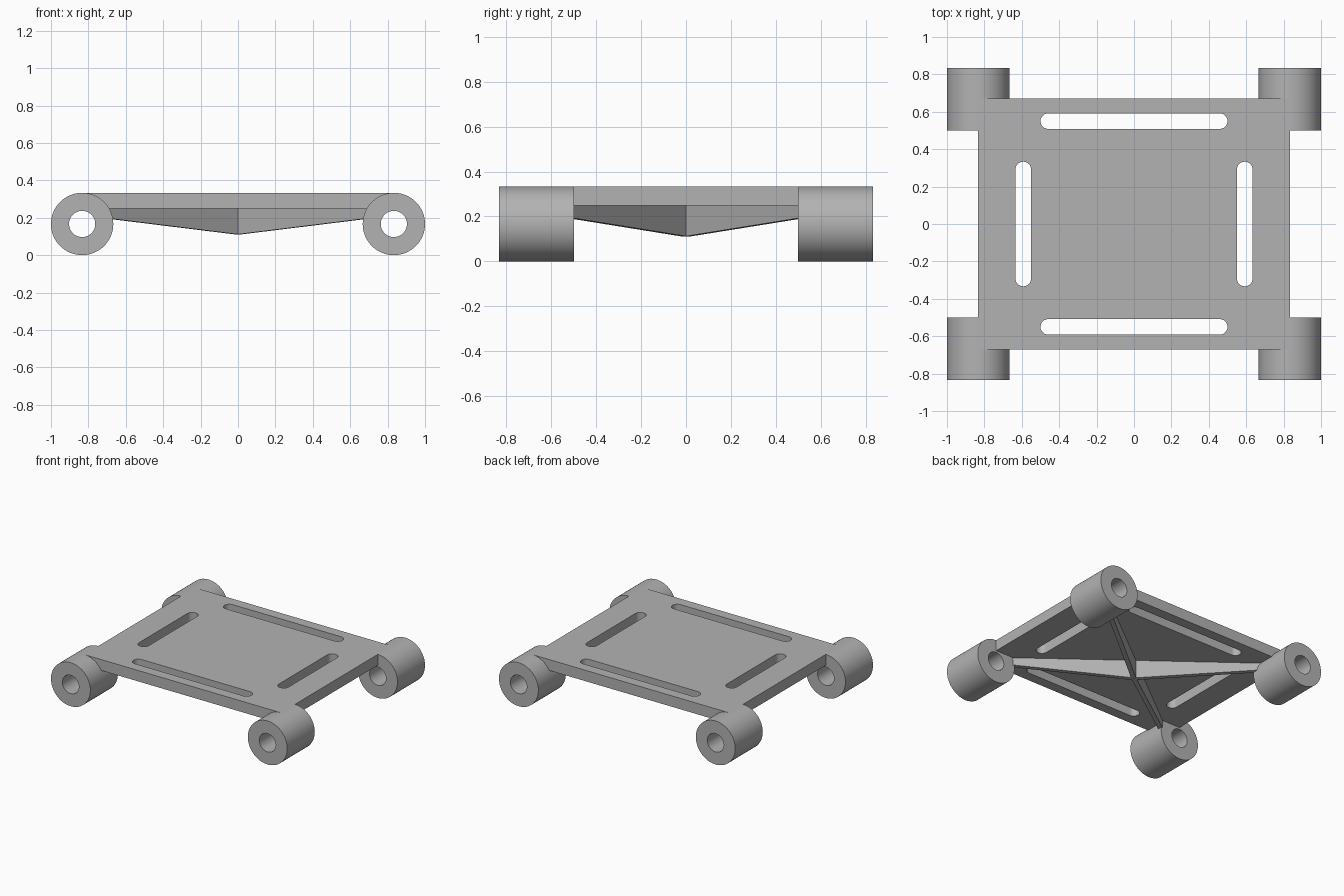
import bpy
from math import cos, sin, pi, atan2, hypot, radians
from mathutils import Matrix

cube = bpy.data.objects.get("Cube")
if cube:
    bpy.data.objects.remove(cube, do_unlink=True)

grey = bpy.data.materials.new("grey")
grey.use_nodes = True
colour = (0.45, 0.45, 0.45, 1)
grey.diffuse_color = colour
grey.node_tree.nodes["Principled BSDF"].inputs["Base Color"].default_value = colour

R = 1 / 6             # tube radius and axis height
TUBE_X = 1 - R
PLATE_Z = 0.25


def circle(r, n=64):
    return [(r * cos(2 * pi * i / n), r * sin(2 * pi * i / n)) for i in range(n)]


def slot(cx, cy, length, width, vertical=False, n=12):
    """Outline of a round-ended slot."""
    r, half = width / 2, (length - width) / 2
    pts = []
    for side in (1, -1):
        for i in range(n + 1):
            a = pi * i / n - pi / 2
            pts.append((side * (half + r * cos(a)), side * r * sin(a)))
    if vertical:
        pts = [(-y, x) for x, y in pts]
    return [(cx + x, cy + y) for x, y in pts]


def extrude_outline(name, loops, depth, matrix):
    """Filled outline with holes, extruded evenly about its plane."""
    curve = bpy.data.curves.new(name, "CURVE")
    curve.dimensions = "2D"
    curve.fill_mode = "BOTH"
    curve.extrude = depth / 2
    for loop in loops:
        spline = curve.splines.new("POLY")
        spline.points.add(len(loop) - 1)
        for point, (x, y) in zip(spline.points, loop):
            point.co = (x, y, 0, 1)
        spline.use_cyclic_u = True
    obj = bpy.data.objects.new(name, curve)
    bpy.context.collection.objects.link(obj)
    obj.matrix_world = matrix
    bpy.ops.object.select_all(action="DESELECT")
    obj.select_set(True)
    bpy.context.view_layer.objects.active = obj
    bpy.ops.object.convert(target="MESH")
    obj = bpy.context.object
    obj.name = name
    obj.data.materials.clear()
    obj.data.materials.append(grey)
    bpy.ops.object.shade_smooth_by_angle(angle=radians(30))
    return obj


# Slotted top plate
px, py = TUBE_X, 0.67
loops = [[(-px, -py), (px, -py), (px, py), (-px, py)]]
for s in (-1, 1):
    loops.append(slot(0, s * 0.55, 1.0, 0.083))
    loops.append(slot(s * 0.592, 0, 0.667, 0.083, vertical=True))
thickness = 2 * R - PLATE_Z
extrude_outline("top_plate", loops, thickness,
                Matrix.Translation((0, 0, PLATE_Z + thickness / 2)))

# Four corner tubes lying along y
for x_name, sx in (("left", 1), ("right", -1)):
    for y_name, sy in (("front", -1), ("back", 1)):
        place = Matrix.Translation((sx * TUBE_X, sy * 4 * R, R)) @ Matrix.Rotation(pi / 2, 4, "X")
        extrude_outline(f"{y_name}_{x_name}_tube", [circle(R), circle(0.07)], 2 * R, place)

# Crossed diagonal ribs, deepest in the middle
ex, ey = 0.73, 0.56
reach = hypot(ex, ey)
profile = [(-reach, 0.2), (0, 0.11), (reach, 0.2), (reach, PLATE_Z + 0.02), (-reach, PLATE_Z + 0.02)]
for name, s in (("first_rib", 1), ("second_rib", -1)):
    place = Matrix.Rotation(s * atan2(ey, ex), 4, "Z") @ Matrix.Rotation(pi / 2, 4, "X")
    extrude_outline(name, [profile], 0.033, place)
